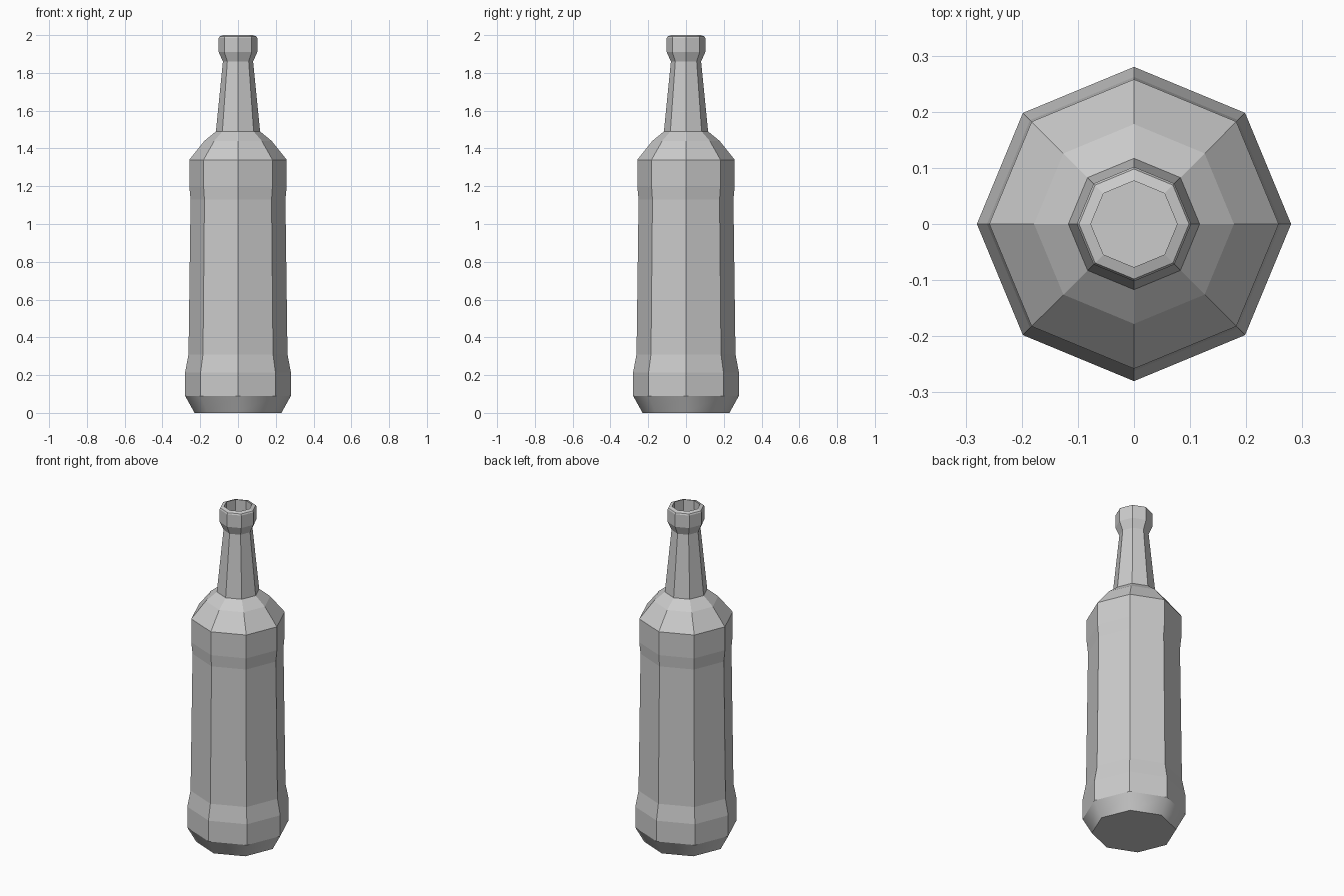
import bpy
import bmesh
from math import cos, sin, tau

SIDES = 8

cube = bpy.data.objects.get("Cube")
if cube:
    bpy.data.objects.remove(cube, do_unlink=True)

# Grey glass
glass = bpy.data.materials.new("grey_glass")
glass.use_nodes = True
grey = (0.6, 0.6, 0.6, 1)
glass.diffuse_color = grey
glass.node_tree.nodes["Principled BSDF"].inputs["Base Color"].default_value = grey

# Bottle profile (radius, height): base, body, shoulder, neck, lip, mouth
profile = [
    (0.23, 0), (0.28, 0.09), (0.28, 0.215), (0.262, 0.31),
    (0.251, 1.13), (0.258, 1.2), (0.258, 1.34),
    (0.178, 1.44), (0.117, 1.49),
    (0.08, 1.86), (0.102, 1.91), (0.102, 1.985), (0.098, 1.993),
    (0.077, 2.0), (0.077, 1.86),
]

bm = bmesh.new()
rings = [
    [bm.verts.new((r * cos(tau * i / SIDES), r * sin(tau * i / SIDES), z))
     for i in range(SIDES)]
    for r, z in profile
]
for level, (low, high) in enumerate(zip(rings, rings[1:])):
    for i in range(SIDES):
        j = (i + 1) % SIDES
        face = bm.faces.new((low[i], low[j], high[j], high[i]))
        face.smooth = level == 0  # only the foot bevel is rounded

# Closed underside and mouth floor
bm.faces.new(rings[0][::-1])
bm.faces.new(rings[-1])

# Keep the borders of the foot bevel crisp
for edge in bm.edges:
    if abs(edge.verts[0].co.z - edge.verts[1].co.z) < 1e-5:
        edge.smooth = False

mesh = bpy.data.meshes.new("bottle")
bm.to_mesh(mesh)
bm.free()
mesh.materials.append(glass)
bpy.context.collection.objects.link(bpy.data.objects.new("bottle", mesh))
